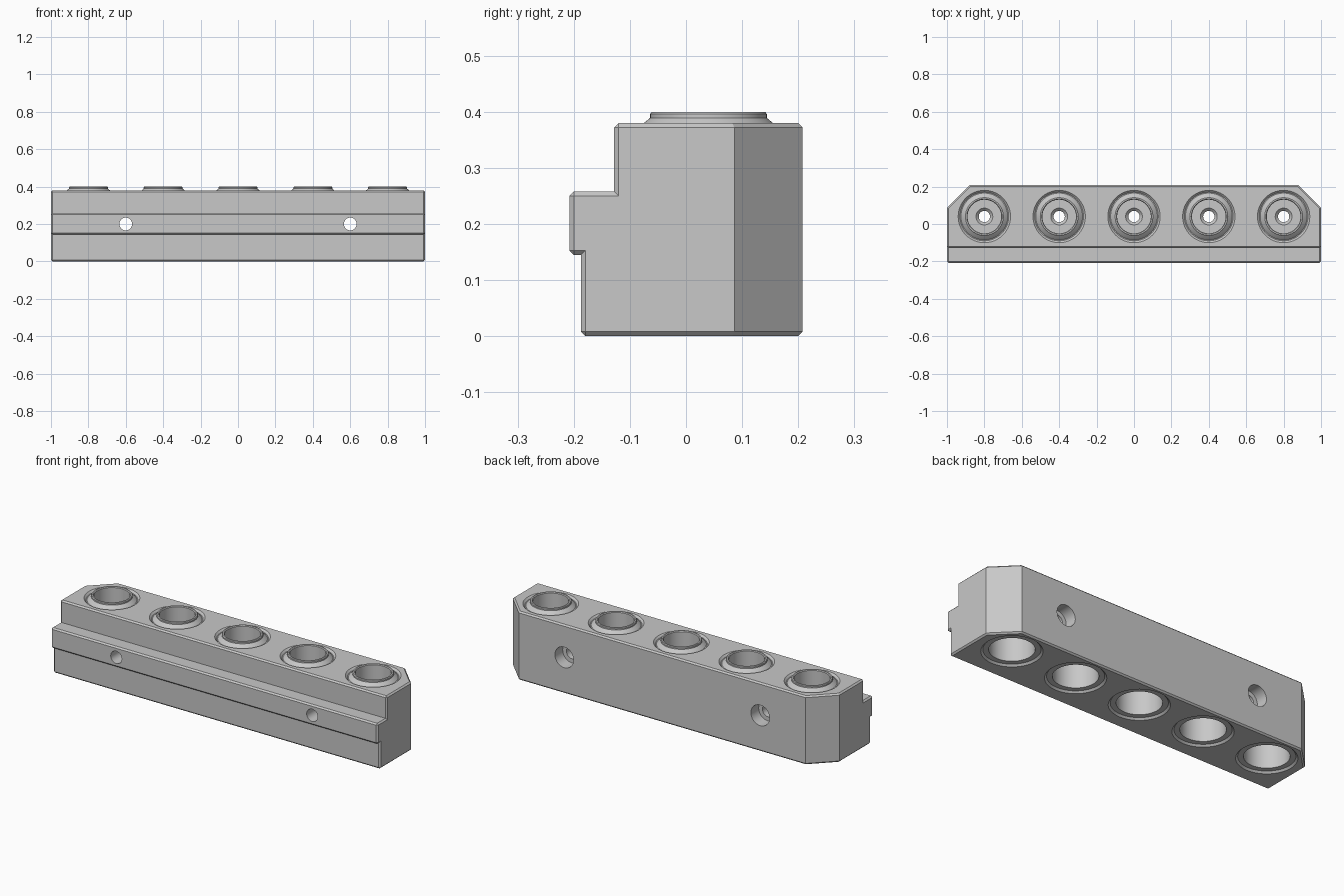
import bpy, bmesh, math
from mathutils import Vector, Matrix

if "Cube" in bpy.data.objects:
    bpy.data.objects.remove(bpy.data.objects["Cube"])

metal = bpy.data.materials.new("light_grey_metal")
metal.diffuse_color = (0.58, 0.58, 0.58, 1)
metal.use_nodes = True
metal.node_tree.nodes["Principled BSDF"].inputs["Base Color"].default_value = metal.diffuse_color


def make_object(name, bm):
    bmesh.ops.recalc_face_normals(bm, faces=bm.faces[:])
    mesh = bpy.data.meshes.new(name)
    bm.to_mesh(mesh)
    bm.free()
    mesh.materials.append(metal)
    ob = bpy.data.objects.new(name, mesh)
    bpy.context.collection.objects.link(ob)
    return ob


def lathe(name, profile, matrix, steps=64):
    """Revolve a closed (radius, height) profile about the local z axis."""
    bm = bmesh.new()
    vs = [bm.verts.new((r, 0, z)) for r, z in profile]
    n = len(vs)
    edges = [bm.edges.new((vs[i], vs[(i + 1) % n])) for i in range(n)
             if profile[i][0] + profile[(i + 1) % n][0] > 0]
    bmesh.ops.spin(bm, geom=vs + edges, cent=(0, 0, 0), axis=(0, 0, 1),
                   angle=2 * math.pi, steps=steps, use_duplicate=False)
    bmesh.ops.remove_doubles(bm, verts=bm.verts[:], dist=1e-5)
    bmesh.ops.transform(bm, matrix=matrix, verts=bm.verts[:])
    return make_object(name, bm)


def smooth(ob):
    bpy.ops.object.select_all(action='DESELECT')
    ob.select_set(True)
    bpy.context.view_layer.objects.active = ob
    bpy.ops.object.shade_smooth_by_angle(angle=math.radians(25))


# Block: stepped side profile (y, z) swept along x
profile = [(-0.187, 0), (0.208, 0), (0.208, 0.38), (-0.128, 0.38),
           (-0.128, 0.258), (-0.208, 0.258), (-0.208, 0.145), (-0.187, 0.145)]
bm = bmesh.new()
cap = bm.faces.new([bm.verts.new((-1, y, z)) for y, z in profile])
ext = bmesh.ops.extrude_face_region(bm, geom=[cap], use_keep_orig=True)
bmesh.ops.translate(bm, vec=(2, 0, 0),
                    verts=[g for g in ext["geom"] if isinstance(g, bmesh.types.BMVert)])

# Large slanted corners at the back
for side in (-1, 1):
    cut = bmesh.ops.bisect_plane(
        bm, geom=bm.verts[:] + bm.edges[:] + bm.faces[:], dist=1e-5,
        plane_co=(side, 0.086, 0), plane_no=Vector((side, 1, 0)).normalized(),
        clear_outer=True)
    bmesh.ops.edgeloop_fill(bm, edges=[g for g in cut["geom_cut"]
                                       if isinstance(g, bmesh.types.BMEdge)])
bmesh.ops.recalc_face_normals(bm, faces=bm.faces[:])

# Small bevel on every outer edge except the upright back corners
edges = []
for e in bm.edges:
    a, b = e.verts[0].co, e.verts[1].co
    upright_back = abs(a.z - b.z) > 0.1 and a.y > 0
    if not upright_back and e.calc_face_angle_signed(0) > 0.1:
        edges.append(e)
bmesh.ops.bevel(bm, geom=edges, offset=0.008, offset_type='OFFSET',
                segments=1, profile=0.5, affect='EDGES')
body = make_object("block", bm)

# Cutters: stepped sockets with a web and small drain hole, and screw holes
socket = [(0, -0.01), (0.16, -0.01), (0.14, 0.01), (0.112, 0.01), (0.112, 0.20),
          (0.03, 0.20), (0.03, 0.225), (0.045, 0.24), (0.09, 0.24), (0.09, 0.37),
          (0.13, 0.37), (0.15, 0.39), (0, 0.39)]
screw = [(0, -0.3), (0.034, -0.3), (0.034, 0.14), (0.057, 0.14), (0.057, 0.3), (0, 0.3)]
socket_x = [-0.8, -0.4, 0, 0.4, 0.8]
cutters = [lathe("socket_cutter", socket, Matrix.Translation((x, 0.04, 0)))
           for x in socket_x]
cutters += [lathe("screw_cutter", screw, Matrix.Translation((x, 0, 0.2))
                  @ Matrix.Rotation(-math.pi / 2, 4, 'X'), 40) for x in (-0.6, 0.6)]
bpy.context.view_layer.objects.active = body
for c in cutters:
    c.hide_render = True
    mod = body.modifiers.new("cut", 'BOOLEAN')
    mod.operation = 'DIFFERENCE'
    mod.solver = 'EXACT'
    mod.object = c
    bpy.ops.object.modifier_apply(modifier=mod.name)
    bpy.data.objects.remove(c)
smooth(body)

# Raised collars around the socket mouths
collar = [(0.09, 0.37), (0.125, 0.37), (0.115, 0.38), (0.104, 0.389),
          (0.104, 0.396), (0.101, 0.40), (0.094, 0.40), (0.09, 0.396)]
for i, x in enumerate(socket_x):
    smooth(lathe(f"socket_collar_{i + 1}", collar, Matrix.Translation((x, 0.04, 0))))
